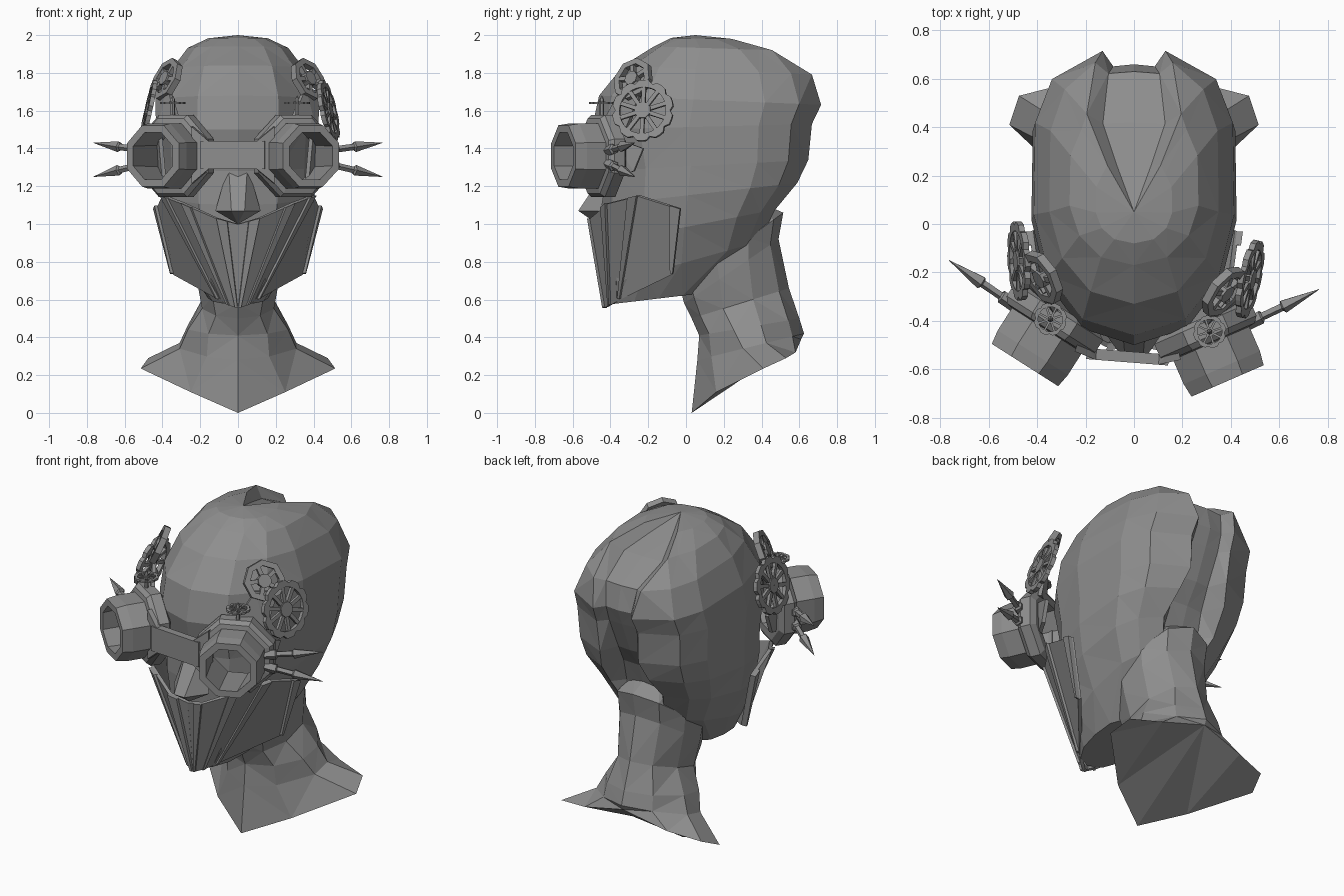
import bpy, bmesh
from math import sin, cos, pi, radians
from mathutils import Vector, Matrix

if "Cube" in bpy.data.objects:
    bpy.data.objects.remove(bpy.data.objects["Cube"])

grey = bpy.data.materials.new("plain_grey")
grey.use_nodes = True
colour = (0.27, 0.27, 0.27, 1)
grey.diffuse_color = colour
grey.node_tree.nodes["Principled BSDF"].inputs["Base Color"].default_value = colour


def finish(name, bm, matrix=Matrix(), thick=0):
    """Turn a bmesh into a flat-shaded object."""
    bm.transform(matrix)
    bmesh.ops.recalc_face_normals(bm, faces=bm.faces)
    mesh = bpy.data.meshes.new(name)
    bm.to_mesh(mesh)
    bm.free()
    mesh.materials.append(grey)
    obj = bpy.data.objects.new(name, mesh)
    bpy.context.collection.objects.link(obj)
    if thick:
        mod = obj.modifiers.new("thickness", "SOLIDIFY")
        mod.thickness, mod.offset = thick, 0


def loft(rings, bm=None, closed=False):
    """Skin a list of equal rings of points."""
    bm = bm or bmesh.new()
    vs = [[bm.verts.new(p) for p in ring] for ring in rings]
    n = len(vs[0])
    for a, b in zip(vs, vs[1:] + (vs[:1] if closed else [])):
        for i in range(n):
            j = (i + 1) % n
            bm.faces.new((a[i], a[j], b[j], b[i]))
    return bm, vs


def lathe(profile, n, bm=None, closed=False):
    """Spin (radius, height) points about z, flat sides towards the axes."""
    rings = [[(r * cos((k + .5) * 2 * pi / n), r * sin((k + .5) * 2 * pi / n), h)
              for k in range(n)] for r, h in profile]
    return loft(rings, bm, closed)[0]


def hull(points):
    bm = bmesh.new()
    for p in points:
        bm.verts.new(p)
    bmesh.ops.convex_hull(bm, input=bm.verts)
    return bm


def box(bm, size, matrix):
    bmesh.ops.create_cube(bm, size=1, matrix=matrix @ Matrix.Diagonal((*size, 1)))


def aim(origin, axis):
    """Frame with local z along the axis and local y kept upright."""
    z = Vector(axis).normalized()
    up = Vector((0, 0, 1)) if abs(z.z) < .95 else Vector((0, 1, 0))
    x = up.cross(z).normalized()
    rot = Matrix((x, z.cross(x), z)).transposed().to_4x4()
    return Matrix.Translation(origin) @ rot


def ring(yf, zf, yb, zb, w, ym, p, angles):
    """Tilted oval ring; angles run from the back."""
    pts = []
    for a in angles:
        c, s = cos(radians(a)), sin(radians(a))
        q = p * .65 if c > 0 and p < 1 else p
        u = abs(c) ** q
        y = ym + u * (yb - ym) if c > 0 else ym - u * (ym - yf)
        x = w * abs(s) ** p * (1 if s > 0 else -1) if abs(s) > .001 else 0
        pts.append(Vector((x, y, zf + (zb - zf) * (y - yf) / (yb - yf))))
    return pts


# Head, with a sunken channel from the crown down the back to the neck
half = [13, 22, 52, 76, 100, 125, 152]
angles = [0] + half + [180] + [-a for a in reversed(half)]
levels = [(-.40, .575, .06, .63, .16, -.08), (-.42, .68, .40, .91, .28, .08),
          (-.43, .90, .49, 1.08, .37, .1), (-.45, 1.1, .61, 1.22, .41, .13),
          (-.45, 1.28, .67, 1.34, .42, .15), (-.50, 1.5, .69, 1.53, .43, .15),
          (-.46, 1.68, .74, 1.63, .42, .17), (-.33, 1.84, .69, 1.79, .355, .15),
          (-.17, 1.94, .47, 1.92, .27, .14), (-.08, 1.985, .25, 1.98, .16, .08)]
# channel half width, depth inwards and depth downwards, for the upper rings
channel = [(.18, .08, 0), (.16, .15, 0), (.13, .13, 0), (.14, .07, 0),
           (.13, .08, 0), (.16, .06, .02), (.195, .05, .05), (.11, 0, .05)]
rings = [ring(*lv, .9, angles) for lv in levels]
for r, (width, inward, down) in zip(rings[2:], channel):
    for i, x in ((2, 1), (1, .66), (0, 0), (-1, -.66), (-2, -1)):
        r[i].x = width * x
        if abs(i) < 2:
            r[i] -= Vector((0, inward, down))
bm, vs = loft(rings)
top = bm.verts.new((0, .05, 2))
for i in range(len(angles)):
    bm.faces.new((vs[-1][i], vs[-1][(i + 1) % len(angles)], top))
bm.faces.new(vs[0])
bmesh.ops.triangulate(bm, faces=bm.faces)
finish("head", bm)

# Neck: a ledge at the nape, flaring into a blunt-shouldered pointed collar
around = range(0, 360, 36)
neck = [(.1, 1.04, .4, 1.11, .14, .25, 1), (-.03, .66, .515, 1.06, .24, .25, 1),
        (-.01, .58, .49, .92, .23, .26, 1), (.03, .5, .545, .66, .2, .27, 1),
        (.07, .41, .6, .5, .28, .32, 1.1), (.06, .28, .625, .42, .33, .37, 1.3)]
collar = [(.28, .58, .32), (.475, .53, .29), (.515, .41, .235), (.25, .16, .11)]
base = [(0, .61, .39), *collar, (0, .03, 0), *((-x, y, z) for x, y, z in reversed(collar))]
bm, vs = loft([ring(*n, around) for n in neck] + [base])
bm.faces.new(vs[0])
bm.faces.new(vs[-1])
bmesh.ops.triangulate(bm, faces=bm.faces)
finish("neck", bm)

# Nose
finish("nose", hull([(s * x, y, z) for s in (1, -1) for x, y, z in
                     ((.05, -.41, 1.31), (.035, -.57, 1.07), (.12, -.45, 1.07), (0, -.47, 1.0))]))

# Pleated mask: panels fan out from the chin, with a raised rib on each fold
tops = [(0, -.48, 1.0), (.11, -.5, 1.03), (.29, -.41, 1.11), (.395, -.25, 1.15), (.425, -.03, 1.08)]
ends = [(0, -.425, .56), (.012, -.42, .56), (.05, -.39, .575), (.1, -.34, .605), (.335, -.07, .735)]
tops, ends = [Vector(v) for v in tops], [Vector(v) for v in ends]
for side, label in ((1, "left"), (-1, "right")):
    flip = Matrix.Diagonal((side, 1, 1, 1))
    bm = bmesh.new()
    a, b = [bm.verts.new(v) for v in tops], [bm.verts.new(v) for v in ends]
    for i in range(4):
        bm.faces.new((a[i], a[i + 1], b[i + 1], b[i]))
    finish("mask_panels_" + label, bm, flip, .02)
    for i in (1, 2, 3, 4):
        inward = (tops[i - 1] - tops[i]).normalized()
        out = Vector((tops[i].x, tops[i].y, 0)).normalized() * .025
        pts = []
        for p, w in ((tops[i], .06), (ends[i], .015)):
            pts += [p, p + inward * w, p + out, p + inward * w + out]
        finish("mask_rib_%s_%d" % (label, i), hull(pts), flip)

# Everything on the goggles sits a little twisted about the head
twist = (Matrix.Translation((0, -.21, 0)) @ Matrix.Rotation(radians(-4.5), 4, "Z")
         @ Matrix.Translation((0, .21, 0)))


def gear(name, radius, teeth, spokes, thick, rim, hub, frame, steps=4, width=.13):
    """Toothed rim, spokes and hub about local z."""
    n = teeth * steps
    h = thick / 2
    cut = .9 if steps > 1 else 1

    def circle(r, z, notch=1):
        radii = [r * (notch if k % steps == 0 else 1) for k in range(n)]
        return [(q * cos(2 * pi * k / n), q * sin(2 * pi * k / n), z) for k, q in enumerate(radii)]
    inner = radius * rim
    bm, _ = loft([circle(radius, h, cut), circle(radius, -h, cut),
                  circle(inner, -h), circle(inner, h)], closed=True)
    lathe([(.001, h * 1.4), (hub, h * 1.4), (hub, -h), (.001, -h)], 8, bm)
    for k in range(spokes):
        turn = Matrix.Rotation(2 * pi * (k + .5) / spokes, 4, "Z")
        box(bm, (inner * 1.06, radius * width, thick * .8), turn @ Matrix.Translation((inner / 2, 0, 0)))
    finish(name, bm, frame)


# Goggle bridge
bm = bmesh.new()
box(bm, (.34, .045, .15), Matrix.Translation((0, -.55, 1.365)))
finish("goggle_bridge", bm, twist)

for side, label in ((1, "left"), (-1, "right")):
    place = twist @ Matrix.Diagonal((side, 1, 1, 1))

    # Eyepiece: open barrel with a wider flange behind
    axis = (sin(radians(28)), -cos(radians(28)), 0)
    barrel = [(.176, 0), (.186, -.06), (.186, -.17), (.215, -.175), (.235, -.2), (.235, -.26),
              (.2, -.28), (.15, -.28), (.135, 0)]
    finish("goggle_eyepiece_" + label, lathe(barrel, 8, closed=True),
           place @ aim((.42, -.617, 1.36), axis))
    finish("bridge_flare_" + label, hull(
        [(x, y, 1.365 + s * z) for s in (1, -1) for x, y, z in
         ((.13, -.572, .075), (.13, -.528, .075), (.22, -.545, .15), (.2, -.48, .15))]), place)

    # Spikes on the outer side
    for level, z0, z1 in (("upper", 1.385, 1.43), ("lower", 1.325, 1.25)):
        a, b = Vector((.46, -.385, z0)), Vector((.767, -.21, z1))
        d = (b - a).length
        shape = [(.001, 0), (.03, 0), (.03, .25 * d), (.018, .27 * d), (.018, .52 * d),
                 (.03, .54 * d), (.001, d)]
        finish("spike_%s_%s" % (level, label), lathe(shape, 5), place @ aim(a, b - a))

    # Gears, their shaft and the bracket plates
    gear("large_gear_" + label, .165, 10, 10, .024, .76, .045,
         place @ aim((.478, -.19, 1.6), (.96, -.13, .22)))
    gear("plate_gear_" + label, .118, 8, 5, .035, .72, .04,
         place @ aim((.375, -.25, 1.765), (.75, -.5, .4)), steps=1, width=.2)
    gear("small_gear_" + label, .068, 8, 8, .012, .75, .02,
         place @ aim((.33, -.42, 1.64), (0, 0, 1)))
    finish("gear_shaft_" + label, lathe([(.001, .18), (.012, .16), (.012, 0), (.001, 0)], 6),
           place @ Matrix.Translation((.33, -.42, 1.5)))
    for part, quad in (
            ("gear_bracket_", ((.29, -.42, 1.52), (.42, -.29, 1.48), (.43, -.2, 1.7), (.36, -.31, 1.72))),
            ("side_bracket_", ((.4, -.36, 1.46), (.44, -.19, 1.4), (.43, -.24, 1.28), (.38, -.37, 1.24)))):
        bm = bmesh.new()
        bm.faces.new([bm.verts.new(p) for p in quad])
        bmesh.ops.triangulate(bm, faces=bm.faces)
        finish(part + label, bm, place, .022)
